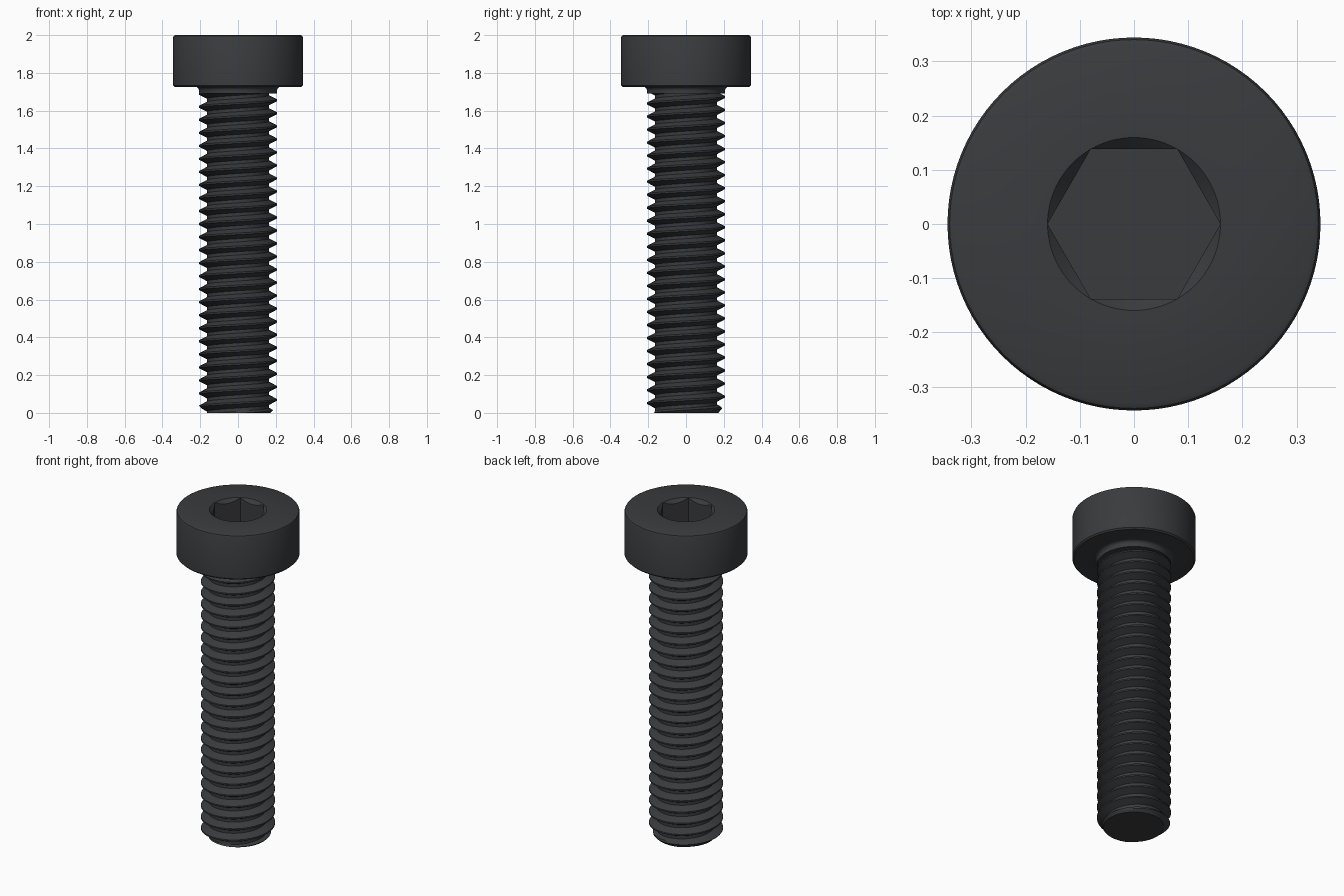
import bpy, bmesh
from math import pi, cos, sin

if "Cube" in bpy.data.objects:
    bpy.data.objects.remove(bpy.data.objects["Cube"])

MM = 2.0 / 29.0            # one design unit of the bolt
PITCH = MM
R_CREST, R_ROOT = 0.2065, 0.1645
Z_HEAD, Z_NECK = 1.726, 1.69
SEG = 96

steel = bpy.data.materials.new("dark_steel")
steel.diffuse_color = (0.042, 0.044, 0.048, 1)
steel.use_nodes = True
steel.node_tree.nodes["Principled BSDF"].inputs["Base Color"].default_value = steel.diffuse_color


def finish(bm, name):
    bmesh.ops.recalc_face_normals(bm, faces=bm.faces)
    me = bpy.data.meshes.new(name)
    bm.to_mesh(me)
    bm.free()
    ob = bpy.data.objects.new(name, me)
    bpy.context.collection.objects.link(ob)
    me.materials.append(steel)
    bpy.ops.object.select_all(action='DESELECT')
    ob.select_set(True)
    bpy.context.view_layer.objects.active = ob
    bpy.ops.object.shade_smooth_by_angle(angle=pi / 6)
    return ob


# Head with hex socket and neck fillet, lofted from rings
R_SOCKET = 0.1595
FLAT = R_SOCKET * cos(pi / 6)


def hex_radius(t):
    return FLAT / cos(t % (pi / 3) - pi / 6)


def circle(r, z):
    return lambda t: (r, z)


R_HEAD = 0.344
FILLET = 0.02
rings = [
    lambda t: (hex_radius(t), 1.84),                            # socket floor
    lambda t: (hex_radius(t), 2 - (R_SOCKET - hex_radius(t))),  # socket countersink
    circle(R_SOCKET, 2.0),
    circle(R_HEAD - 0.013, 2.0),
    circle(R_HEAD - 0.004, 1.996),
    circle(R_HEAD, 1.987),
    circle(R_HEAD, Z_HEAD + 0.008),
    circle(R_HEAD - 0.008, Z_HEAD),
]
for k in range(6):
    a = k / 5 * pi / 2
    rings.append(circle(R_CREST + FILLET * (1 - sin(a)), Z_HEAD - FILLET * (1 - cos(a))))
rings.append(circle(R_CREST, Z_NECK))

bm = bmesh.new()
loops = []
for ring in rings:
    loop = []
    for j in range(SEG):
        t = 2 * pi * j / SEG
        r, z = ring(t)
        loop.append(bm.verts.new((r * cos(t), r * sin(t), z)))
    loops.append(loop)
for a, b in zip(loops, loops[1:]):
    for j in range(SEG):
        k = (j + 1) % SEG
        bm.faces.new((a[j], a[k], b[k], b[j]))
bm.faces.new(loops[0])
bm.faces.new(loops[-1])
bmesh.ops.remove_doubles(bm, verts=bm.verts, dist=1e-5)
finish(bm, "head")


# Threaded shank: helical grid clipped at both ends, chamfered at the tip
def thread_radius(t, z):
    f = (z / PITCH - t / (2 * pi)) % 1.0
    d = min(f, 1 - f)
    s = min(max((d - 1 / 16) / (3 / 8 - 1 / 16), 0), 1)
    return min(R_CREST + (R_ROOT - R_CREST) * s, 0.17 + z)


offsets = [-1 / 16, 1 / 16, 7 / 32, 3 / 8, 5 / 8, 25 / 32]
bm = bmesh.new()
columns = []
for j in range(SEG + 1):
    t = 2 * pi * j / SEG
    col = []
    for n in range(-2, 27):
        for o in offsets:
            z = min(max(PITCH * (n + o + t / (2 * pi)), 0), Z_NECK)
            r = thread_radius(t, z)
            col.append(bm.verts.new((r * cos(t), r * sin(t), z)))
    columns.append(col)
for a, b in zip(columns, columns[1:]):
    for i in range(len(a) - 1):
        bm.faces.new((a[i], b[i], b[i + 1], a[i + 1]))
bmesh.ops.remove_doubles(bm, verts=bm.verts, dist=2e-5)
tip = [e for e in bm.edges if e.is_boundary and all(v.co.z < 1e-4 for v in e.verts)]
bmesh.ops.contextual_create(bm, geom=tip)
finish(bm, "threaded_shank")
